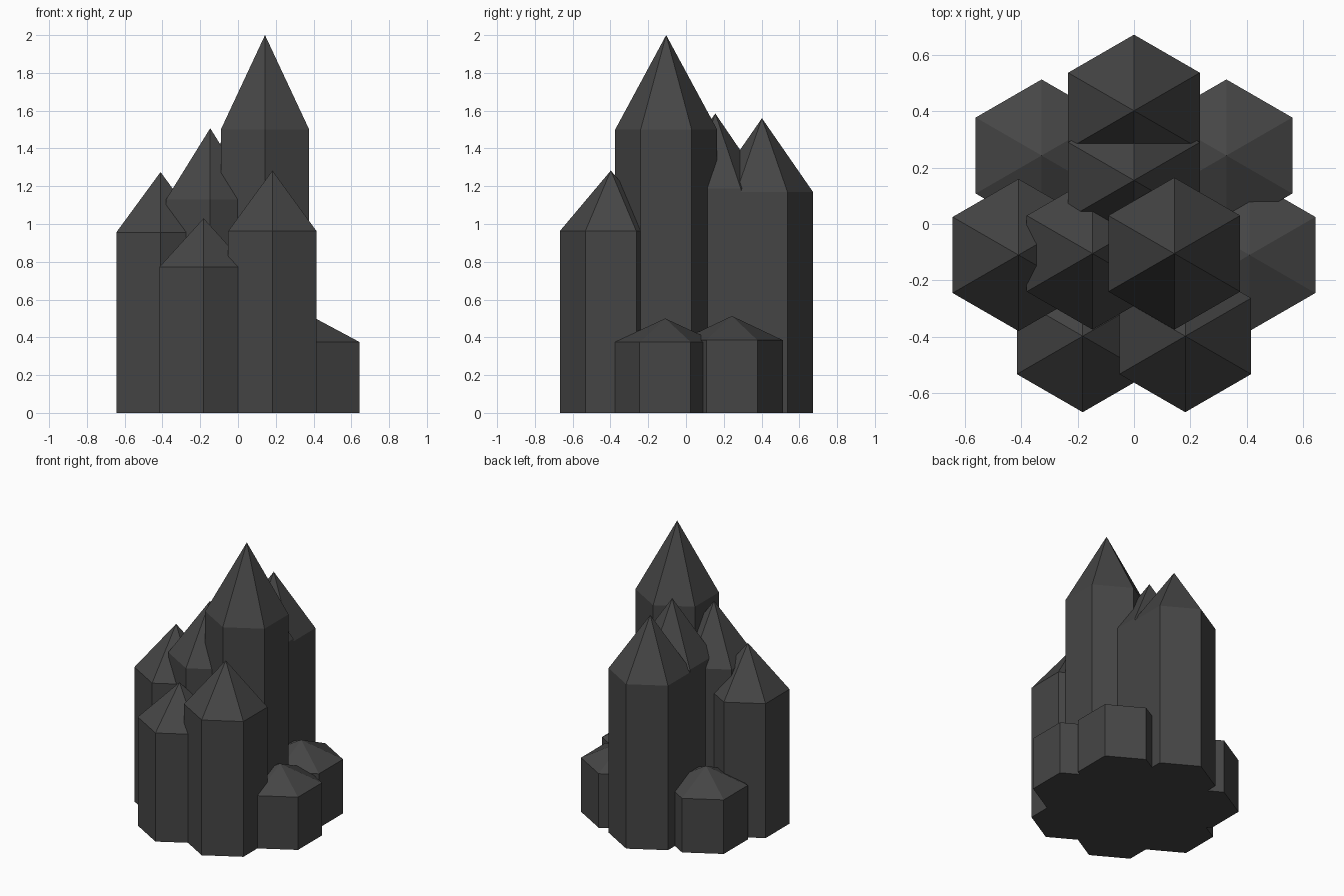
import bpy, bmesh, math

if "Cube" in bpy.data.objects:
    bpy.data.objects.remove(bpy.data.objects["Cube"])

stone = bpy.data.materials.new("dark grey stone")
stone.diffuse_color = (0.06, 0.06, 0.06, 1)
stone.use_nodes = True
stone.node_tree.nodes["Principled BSDF"].inputs["Base Color"].default_value = stone.diffuse_color

RADIUS = 0.27


def column(name, x, y, tip):
    """Hexagonal column with a pointed cap; the shoulder sits at 3/4 height."""
    bm = bmesh.new()
    ring = [(x + RADIUS * math.sin(math.radians(60 * i)),
             y + RADIUS * math.cos(math.radians(60 * i))) for i in range(6)]
    base = [bm.verts.new((px, py, 0)) for px, py in ring]
    shoulder = [bm.verts.new((px, py, tip * 0.75)) for px, py in ring]
    apex = bm.verts.new((x, y, tip))
    bm.faces.new(base)
    for i in range(6):
        j = (i + 1) % 6
        bm.faces.new((base[i], base[j], shoulder[j], shoulder[i]))
        bm.faces.new((shoulder[i], shoulder[j], apex))
    bmesh.ops.recalc_face_normals(bm, faces=bm.faces)
    mesh = bpy.data.meshes.new(name)
    bm.to_mesh(mesh)
    bm.free()
    mesh.materials.append(stone)
    obj = bpy.data.objects.new(name, mesh)
    bpy.context.collection.objects.link(obj)


# Cluster of columns: name, centre x, centre y, tip height
for spec in [
    ("tallest_column", 0.143, -0.105, 2.0),
    ("centre_left_column", -0.147, -0.105, 1.507),
    ("centre_back_column", 0.0, 0.155, 1.585),
    ("back_column", 0.0, 0.402, 1.56),
    ("left_column", -0.41, -0.11, 1.275),
    ("front_left_column", -0.182, -0.398, 1.03),
    ("front_right_column", 0.182, -0.398, 1.283),
    ("right_short_column", 0.41, -0.11, 0.5),
    ("back_right_short_column", 0.328, 0.243, 0.513),
    ("back_left_short_column", -0.328, 0.243, 0.513),
]:
    column(*spec)
